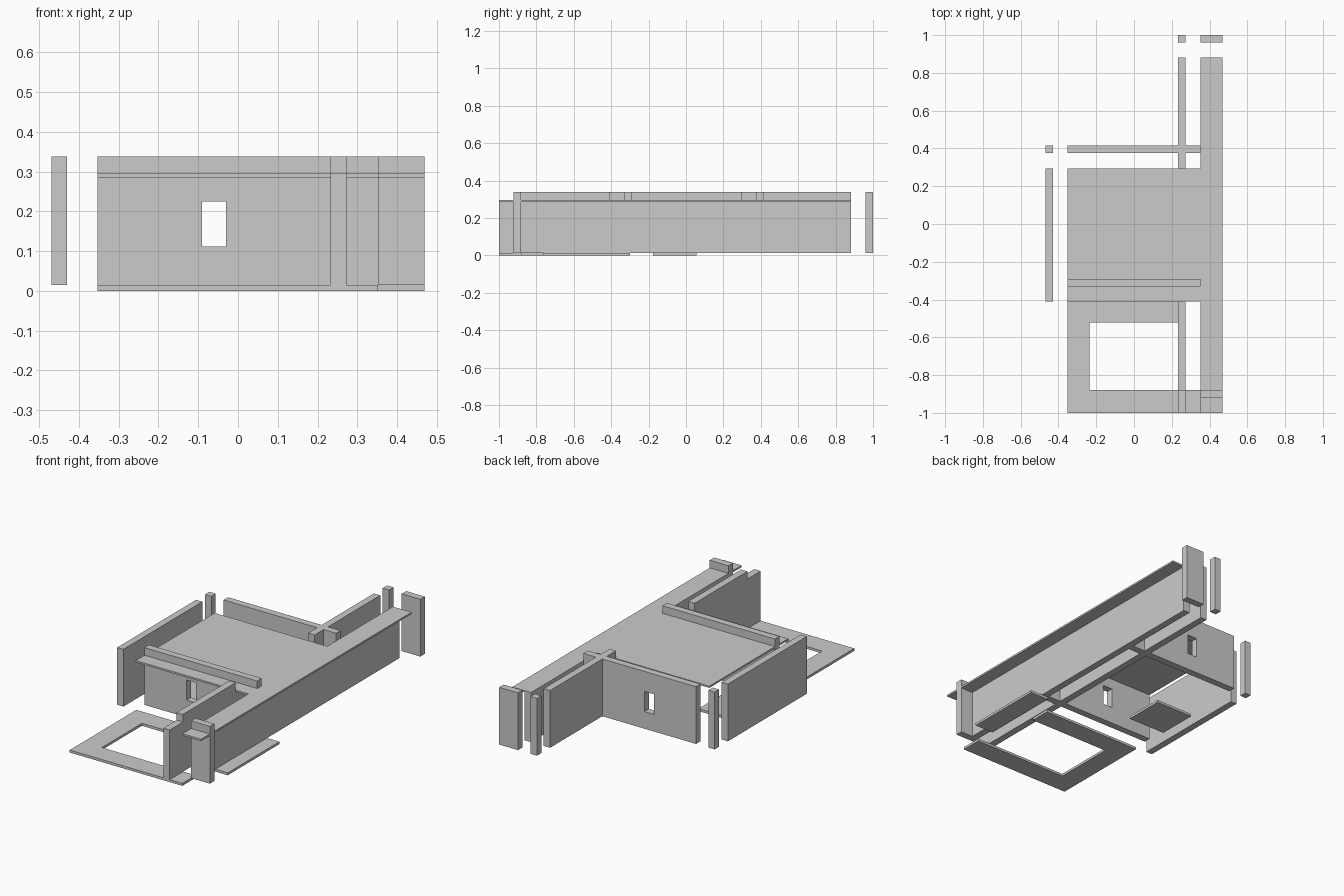
import bpy, bmesh
from mathutils import Vector

if "Cube" in bpy.data.objects:
    bpy.data.objects.remove(bpy.data.objects["Cube"])

# Shared heights: floor plates, wall base, roof slab, parapet top
BASE, SLAB_LO, SLAB_HI, TOP = 0.014, 0.285, 0.295, 0.338


def prism(name, outline, origin, u, v, depth):
    """Extrude a flat outline, drawn along axes u and v, by the depth vector."""
    o, u, v = Vector(origin), Vector(u), Vector(v)
    bm = bmesh.new()
    face = bm.faces.new([bm.verts.new(o + u * a + v * b) for a, b in outline])
    ext = bmesh.ops.extrude_face_region(bm, geom=[face])
    moved = [g for g in ext["geom"] if isinstance(g, bmesh.types.BMVert)]
    bmesh.ops.translate(bm, verts=moved, vec=Vector(depth))
    bmesh.ops.recalc_face_normals(bm, faces=bm.faces)
    mesh = bpy.data.meshes.new(name)
    bm.to_mesh(mesh)
    bm.free()
    obj = bpy.data.objects.new(name, mesh)
    bpy.context.collection.objects.link(obj)
    return obj


def plan(name, outline, z0, z1):
    return prism(name, outline, (0, 0, z0), (1, 0, 0), (0, 1, 0), (0, 0, z1 - z0))


def box(name, x0, x1, y0, y1, z0=BASE, z1=TOP):
    return plan(name, [(x0, y0), (x1, y0), (x1, y1), (x0, y1)], z0, z1)


# Roof slab: main roof plus long strip on the right
plan("roof_slab", [(-0.353, -0.41), (0.352, -0.41), (0.352, -1), (0.469, -1),
                   (0.469, 0.882), (0.352, 0.882), (0.352, 0.295),
                   (-0.353, 0.295)], SLAB_LO, SLAB_HI)

# Floor plates: open frame at the front, side step, small inner pad
plan("front_floor_frame", [(-0.353, -1), (0.352, -1), (0.352, -0.88), (-0.236, -0.88),
                           (-0.236, -0.522), (0.27, -0.522), (0.27, -0.405),
                           (-0.353, -0.405)], 0, BASE)
box("side_step", 0.352, 0.469, -0.762, -0.3, 0, BASE)
box("inner_pad", -0.353, -0.118, -0.176, 0.056, 0, BASE)

# Long inner wall, lowered under the roof and at its front end
prism("inner_wall", [(-1, BASE), (0.882, BASE), (0.882, TOP), (0.295, TOP),
                     (0.295, SLAB_LO), (-0.41, SLAB_LO), (-0.41, TOP),
                     (-0.882, TOP), (-0.882, SLAB_HI), (-1, SLAB_HI)],
      (0.233, 0, 0), (0, 1, 0), (0, 0, 1), (0.04, 0, 0))

# Outer walls
box("right_wall", 0.352, 0.392, -0.885, 0.882, BASE, SLAB_LO)
box("left_wall", -0.469, -0.43, -0.41, 0.295)

# Cross walls with a shared window opening
cutter = box("window_cutter", -0.09, -0.03, -0.6, 0.6, 0.111, 0.225)
cutter.hide_render = True
cutter.hide_viewport = True
for name, y in (("front_cross_wall", -0.311), ("back_cross_wall", 0.395)):
    wall = box(name, -0.353, 0.352, y - 0.02, y + 0.02)
    cut = wall.modifiers.new("window", "BOOLEAN")
    cut.operation = "DIFFERENCE"
    cut.solver = "EXACT"
    cut.object = cutter

# Posts
box("front_right_post", 0.352, 0.469, -0.922, -0.882)
box("back_right_post", 0.352, 0.469, 0.96, 1.0)
box("back_inner_post", 0.233, 0.273, 0.96, 1.0)
box("back_left_post", -0.469, -0.43, 0.375, 0.415)
